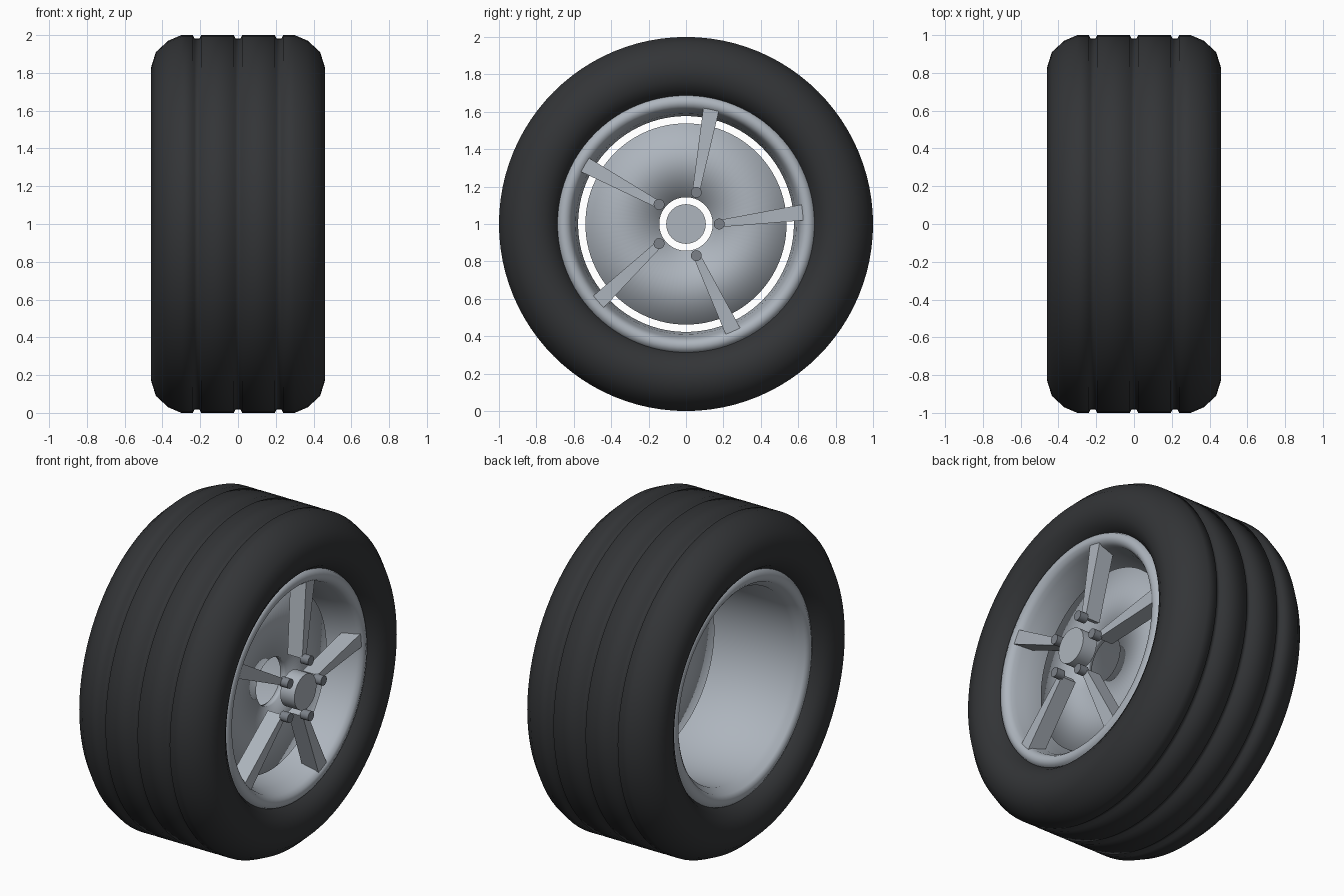
import bpy, bmesh, math
from mathutils import Matrix, Vector

if "Cube" in bpy.data.objects:
    bpy.data.objects.remove(bpy.data.objects["Cube"])

SEG = 96
CENTRE = Vector((0, 0, 1))


def material(name, *rgb):
    mat = bpy.data.materials.new(name)
    mat.diffuse_color = (*rgb, 1)
    mat.use_nodes = True
    mat.node_tree.nodes["Principled BSDF"].inputs["Base Color"].default_value = mat.diffuse_color
    return mat


rubber = material("rubber", 0.033, 0.035, 0.038)
alloy = material("alloy", 0.42, 0.46, 0.51)
dark_steel = material("dark_steel", 0.2, 0.22, 0.25)


def finish(bm, name, angle=35, mat=alloy):
    bmesh.ops.remove_doubles(bm, verts=bm.verts, dist=1e-5)
    bmesh.ops.recalc_face_normals(bm, faces=bm.faces)
    bmesh.ops.translate(bm, vec=CENTRE, verts=bm.verts)
    mesh = bpy.data.meshes.new(name)
    bm.to_mesh(mesh)
    bm.free()
    ob = bpy.data.objects.new(name, mesh)
    bpy.context.collection.objects.link(ob)
    bpy.ops.object.select_all(action='DESELECT')
    ob.select_set(True)
    bpy.context.view_layer.objects.active = ob
    bpy.ops.object.shade_smooth_by_angle(angle=math.radians(angle))
    mesh.materials.append(mat)
    return ob


def lathe(name, profile, angle=35, mat=alloy):
    """Turn a closed (x, radius) profile around the axle."""
    bm = bmesh.new()
    vs = [bm.verts.new((x, 0, r)) for x, r in profile]
    es = [bm.edges.new((vs[i], vs[(i + 1) % len(vs)])) for i in range(len(vs))]
    bmesh.ops.spin(bm, geom=vs + es, cent=(0, 0, 0), axis=(1, 0, 0),
                   angle=math.tau, steps=SEG)
    return finish(bm, name, angle, mat)


def cylinder(name, x0, x1, radius, y=0, z=0, seg=32, mat=alloy):
    bm = bmesh.new()
    m = Matrix.Translation(((x0 + x1) / 2, y, z)) @ Matrix.Rotation(math.pi / 2, 4, 'Y')
    bmesh.ops.create_cone(bm, cap_ends=True, segments=seg, radius1=radius,
                          radius2=radius, depth=x1 - x0, matrix=m)
    return finish(bm, name, 35, mat)


# Tyre: rounded shoulders and three soft tread grooves
half = [(-0.34, 0.67), (-0.375, 0.685), (-0.42, 0.715), (-0.45, 0.765), (-0.46, 0.83),
        (-0.435, 0.91), (-0.37, 0.97), (-0.30, 1.0)]
tread = []
for g in (-0.217, 0, 0.217):
    tread += [(g - 0.022, 1.0), (g - 0.013, 0.982), (g + 0.013, 0.982), (g + 0.022, 1.0)]
lathe("tyre", half + tread + [(-x, r) for x, r in reversed(half)], 75, rubber)

# Rim: barrel with rolled lips
lathe("rim", [(-0.35, 0.69), (-0.375, 0.68), (-0.39, 0.655), (-0.39, 0.63),
              (-0.375, 0.61), (-0.345, 0.60), (-0.325, 0.577), (0.20, 0.577),
              (0.30, 0.59), (0.345, 0.605), (0.375, 0.612), (0.40, 0.63), (0.405, 0.655),
              (0.395, 0.68), (0.37, 0.69), (0.34, 0.645), (0.20, 0.60), (-0.31, 0.60)], 50)

# Brake disc: ring with softly shaded edges
lathe("brake_disc", [(0.185, 0.143), (0.222, 0.143), (0.222, 0.538), (0.185, 0.538)], 180)

# Hub cap
cylinder("hub_cap", 0.36, 0.455, 0.106, seg=48)

# Five tapered spokes and their lug nuts
corners = [(0.18, -0.017, 0.31, 0.41), (0.635, 0.02, 0.29, 0.395),
           (0.625, 0.105, 0.29, 0.395), (0.18, 0.022, 0.31, 0.41)]  # y, z, back, front
for i in range(5):
    a = math.tau * i / 5
    bm = bmesh.new()
    back = [bm.verts.new((b, y, z)) for y, z, b, f in corners]
    front = [bm.verts.new((f, y, z)) for y, z, b, f in corners]
    bm.faces.new(back)
    bm.faces.new(front)
    for k in range(4):
        n = (k + 1) % 4
        bm.faces.new((back[k], back[n], front[n], front[k]))
    bmesh.ops.rotate(bm, cent=(0, 0, 0), matrix=Matrix.Rotation(a, 3, 'X'), verts=bm.verts)
    finish(bm, f"spoke_{i + 1}", 20)
    cylinder(f"lug_nut_{i + 1}", 0.40, 0.455, 0.029,
             0.178 * math.cos(a), 0.178 * math.sin(a), 20, dark_steel)
